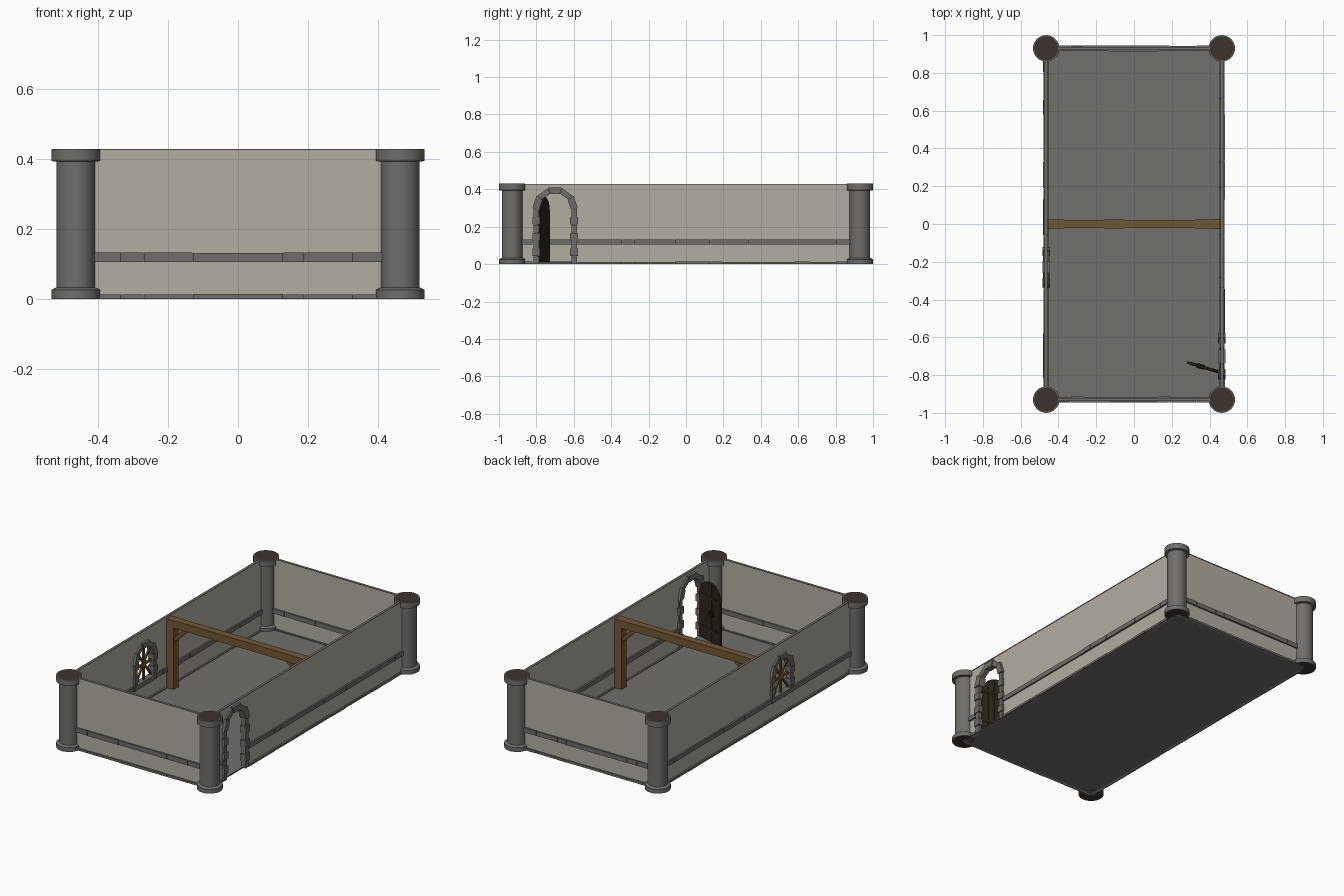
import bpy, bmesh, math, random
from mathutils import Matrix, Vector

if "Cube" in bpy.data.objects:
    bpy.data.objects.remove(bpy.data.objects["Cube"])

random.seed(4)

def mat(name, c):
    m = bpy.data.materials.new(name)
    m.diffuse_color = (*c, 1)
    m.use_nodes = True
    m.node_tree.nodes["Principled BSDF"].inputs["Base Color"].default_value = m.diffuse_color
    return m

WALL = mat("plaster", (0.45, 0.42, 0.37))
STONE = mat("grey stone", (0.16, 0.155, 0.145))
FLOOR = mat("floor stone", (0.17, 0.16, 0.15))
WOOD = mat("beam wood", (0.17, 0.095, 0.035))
DARK = mat("dark wood", (0.026, 0.018, 0.011))
CAP = mat("dark infill", (0.045, 0.033, 0.024))

def finish(name, bm, *mats):
    bmesh.ops.recalc_face_normals(bm, faces=bm.faces[:])
    me = bpy.data.meshes.new(name)
    bm.to_mesh(me)
    bm.free()
    for m in mats:
        me.materials.append(m)
    ob = bpy.data.objects.new(name, me)
    bpy.context.collection.objects.link(ob)
    return ob

def prism(bm, pts, axis, a, b):
    """Extrude a 2D outline along axis (0=x: pts are y,z; 1=y: x,z; 2=z: x,y)."""
    def p(q, d):
        v = list(q)
        v.insert(axis, d)
        return v
    lo = [bm.verts.new(p(q, a)) for q in pts]
    hi = [bm.verts.new(p(q, b)) for q in pts]
    bm.faces.new(lo)
    bm.faces.new(hi)
    n = len(pts)
    for i in range(n):
        bm.faces.new((lo[i], lo[(i + 1) % n], hi[(i + 1) % n], hi[i]))

def box(bm, x0, x1, y0, y1, z0, z1):
    prism(bm, [(x0, y0), (x1, y0), (x1, y1), (x0, y1)], 2, z0, z1)

def arc(yc, zc, r, a0, a1, n):
    return [(yc + r * math.cos(a0 + (a1 - a0) * i / n), zc + r * math.sin(a0 + (a1 - a0) * i / n))
            for i in range(n + 1)]

def bar(bm, p, q, w, a, b, axis):
    """Straight bar between two 2D points."""
    p, q = Vector(p), Vector(q)
    d = (q - p).normalized() * w / 2
    n = Vector((-d.y, d.x))
    prism(bm, [tuple(p + n), tuple(q + n), tuple(q - n), tuple(p - n)], axis, a, b)

WX, WY, T, TOP = 0.465, 0.93, 0.005, 0.428
DOOR = dict(yc=-0.70, z0=0.0, zs=0.295, ri=0.085, ro=0.118)
WIN = dict(yc=-0.228, z0=0.115, zs=0.26, ri=0.073, ro=0.103)

# floor slab
bm = bmesh.new()
box(bm, -WX, WX, -WY, WY, 0, 0.008)
finish("floor", bm, FLOOR)

# front and back walls
for name, s in (("front_wall", -1), ("back_wall", 1)):
    bm = bmesh.new()
    box(bm, -WX, WX, s * WY - T, s * WY + T, 0, TOP)
    finish(name, bm, WALL)

# right wall with door opening
bm = bmesh.new()
d = DOOR
r = d["ri"] + 0.008
out = [(-WY, 0), (-WY, TOP), (WY, TOP), (WY, 0), (d["yc"] + r, 0)]
out += arc(d["yc"], d["zs"], r, 0, math.pi, 12) + [(d["yc"] - r, 0)]
prism(bm, out, 0, WX - T, WX + T)
finish("right_wall", bm, WALL)

# left wall in two halves that meet at the window
bm = bmesh.new()
w = WIN
r = w["ri"] + 0.008
for s in (-1, 1):
    out = [(w["yc"], 0), (s * WY, 0), (s * WY, TOP), (w["yc"], TOP)]
    out += [(w["yc"] + s * (y - w["yc"]), z) for y, z in arc(w["yc"], w["zs"], r, math.pi / 2, 0, 8)]
    out += [(w["yc"] + s * r, w["z0"] + 0.01), (w["yc"], w["z0"] + 0.01)]
    prism(bm, out, 0, -WX - T, -WX + T)
finish("left_wall", bm, WALL)

# thin stone coping on the wall tops
bm = bmesh.new()
for s in (-1, 1):
    box(bm, -WX, WX, s * WY - 0.008, s * WY + 0.008, TOP - 0.002, TOP + 0.001)
    box(bm, s * WX - 0.008, s * WX + 0.008, -WY, WY, TOP - 0.002, TOP + 0.001)
finish("wall_coping", bm, STONE)

# stone bands of blocks of uneven length, showing inside and outside
def band(name, z0, z1):
    bm = bmesh.new()
    cx = [-0.465, -0.335, -0.27, -0.13, 0.13, 0.19, 0.33, 0.465]
    cy = [-0.93, -0.82, -0.58, -0.34, -0.28, -0.06, 0.13, 0.19, 0.33, 0.58, 0.66, 0.8, 0.93]
    for s in (-1, 1):
        for a, b in zip(cx, cx[1:]):
            k = random.uniform(0.013, 0.016)
            box(bm, a + 0.001, b - 0.001, s * WY - k, s * WY + k, z0, z1 + random.uniform(-0.001, 0.001))
        for a, b in zip(cy, cy[1:]):
            if s > 0 and a == -0.82:
                continue
            k = random.uniform(0.013, 0.016)
            box(bm, s * WX - k, s * WX + k, a + 0.001, b - 0.001, z0, z1 + random.uniform(-0.001, 0.001))
    finish(name, bm, STONE)

band("base_band", 0, 0.013)
band("middle_band", 0.105, 0.132)

# corner towers: lathed profile with dark ends
prof = [(0.064, 0), (0.07, 0), (0.07, 0.026), (0.055, 0.033), (0.055, 0.393), (0.07, 0.395), (0.07, 0.43), (0.064, 0.43)]
N = 32
for sx, nx in ((-1, "left"), (1, "right")):
    for sy, ny in ((-1, "front"), (1, "back")):
        bm = bmesh.new()
        rings = [[bm.verts.new((sx * WX + r * math.cos(2 * math.pi * i / N),
                                sy * WY + r * math.sin(2 * math.pi * i / N), z)) for i in range(N)]
                 for r, z in prof]
        for a, b in zip(rings, rings[1:]):
            for i in range(N):
                j = (i + 1) % N
                bm.faces.new((a[i], a[j], b[j], b[i]))
        for ring in (rings[0], rings[-1]):
            bm.faces.new(ring).material_index = 1
        ob = finish(f"{ny}_{nx}_tower", bm, STONE, CAP)
        bpy.context.view_layer.objects.active = ob
        ob.select_set(True)
        bpy.ops.object.shade_smooth_by_angle(angle=math.radians(35))
        ob.select_set(False)

# stone surround: stacked jamb blocks and an arch with a keystone
def surround(name, x, yc, z0, zs, ri, ro, rows, sill):
    bm = bmesh.new()
    h = (zs - z0) / rows
    for s in (-1, 1):
        for i in range(rows):
            k = 0.004 if i % 2 else -0.002
            a, b = sorted((yc + s * (ri - k), yc + s * (ro + k)))
            box(bm, x - 0.016 - k, x + 0.016 + k, a, b, z0 + i * h, z0 + (i + 1) * h - 0.001)
    n = 5
    for i in range(n):
        a0, a1 = math.pi * i / n + 0.01, math.pi * (i + 1) / n - 0.01
        k = 0.004 if i % 2 == 0 else -0.001
        if i == n // 2:
            k = 0.003
        pts = arc(yc, zs, ro + k, a0, a1, 1) + arc(yc, zs, ri - k / 2, a1, a0, 1)
        prism(bm, pts, 0, x - 0.016 - k, x + 0.016 + k)
    if sill:
        box(bm, x - 0.018, x + 0.018, yc - ro, yc + ro, z0 - 0.01, z0 + 0.018)
    finish(name, bm, STONE)

surround("door_surround", WX, **DOOR, rows=7, sill=False)
surround("window_surround", -WX, **WIN, rows=4, sill=True)

# window lattice
bm = bmesh.new()
yc, a, b = WIN["yc"], -WX - 0.006, -WX + 0.006
bar(bm, (yc, 0.12), (yc, 0.335), 0.013, a, b, 0)
bar(bm, (yc - 0.075, 0.225), (yc + 0.075, 0.225), 0.013, a, b, 0)
for s in (-1, 1):
    bar(bm, (yc - s * 0.07, 0.14), (yc + s * 0.06, 0.31), 0.011, a + 0.001, b - 0.001, 0)
finish("window_lattice", bm, WOOD)

# open door leaf with round top, planks and ring handle, swung inward
bm = bmesh.new()
W, n = 0.188, 5
for i in range(n):
    y0, y1 = W * i / n + 0.0005, W * (i + 1) / n - 0.0005
    top = lambda y: 0.265 + math.sqrt(max(0, (W / 2) ** 2 - (y - W / 2) ** 2))
    ym = (y0 + y1) / 2
    prism(bm, [(y0, 0.01), (y1, 0.01), (y1, top(y1)), (ym, top(ym)), (y0, top(y0))], 0, -0.006, 0.006)
for z in (0.07, 0.26):
    box(bm, -0.008, 0.008, 0.0, W * 0.9, z, z + 0.018)
for i in range(10):
    p = [(W * 0.6 + 0.017 * math.cos(t), 0.18 + 0.017 * math.sin(t))
         for t in (2 * math.pi * i / 10, 2 * math.pi * (i + 1) / 10)]
    bar(bm, p[0], p[1], 0.006, -0.013, 0.013, 0)
ang = math.atan2(0.055, -0.18) - math.pi / 2
bmesh.ops.transform(bm, verts=bm.verts[:],
                    matrix=Matrix.Translation((0.46, -0.787, 0)) @ Matrix.Rotation(ang, 4, 'Z'))
finish("door_leaf", bm, DARK)

# timber frame: posts, braces and a slightly uneven beam
bm = bmesh.new()
xs = [-0.455, -0.32, -0.1, 0.1, 0.3, 0.455]
hw = [0.025, 0.021, 0.023, 0.021, 0.022, 0.026]
prism(bm, [(x, -h) for x, h in zip(xs, hw)] + [(x, h) for x, h in reversed(list(zip(xs, hw)))], 2, 0.375, 0.42)
finish("cross_beam", bm, WOOD)
for s, nm in ((-1, "left"), (1, "right")):
    bm = bmesh.new()
    x0, x1 = sorted((s * 0.457, s * 0.41))
    box(bm, x0, x1, -0.023, 0.023, 0.006, 0.38)
    finish(nm + "_post", bm, WOOD)
    bm = bmesh.new()
    bar(bm, (s * 0.425, 0.29), (s * 0.325, 0.385), 0.022, -0.013, 0.013, 1)
    finish(nm + "_brace", bm, WOOD)
